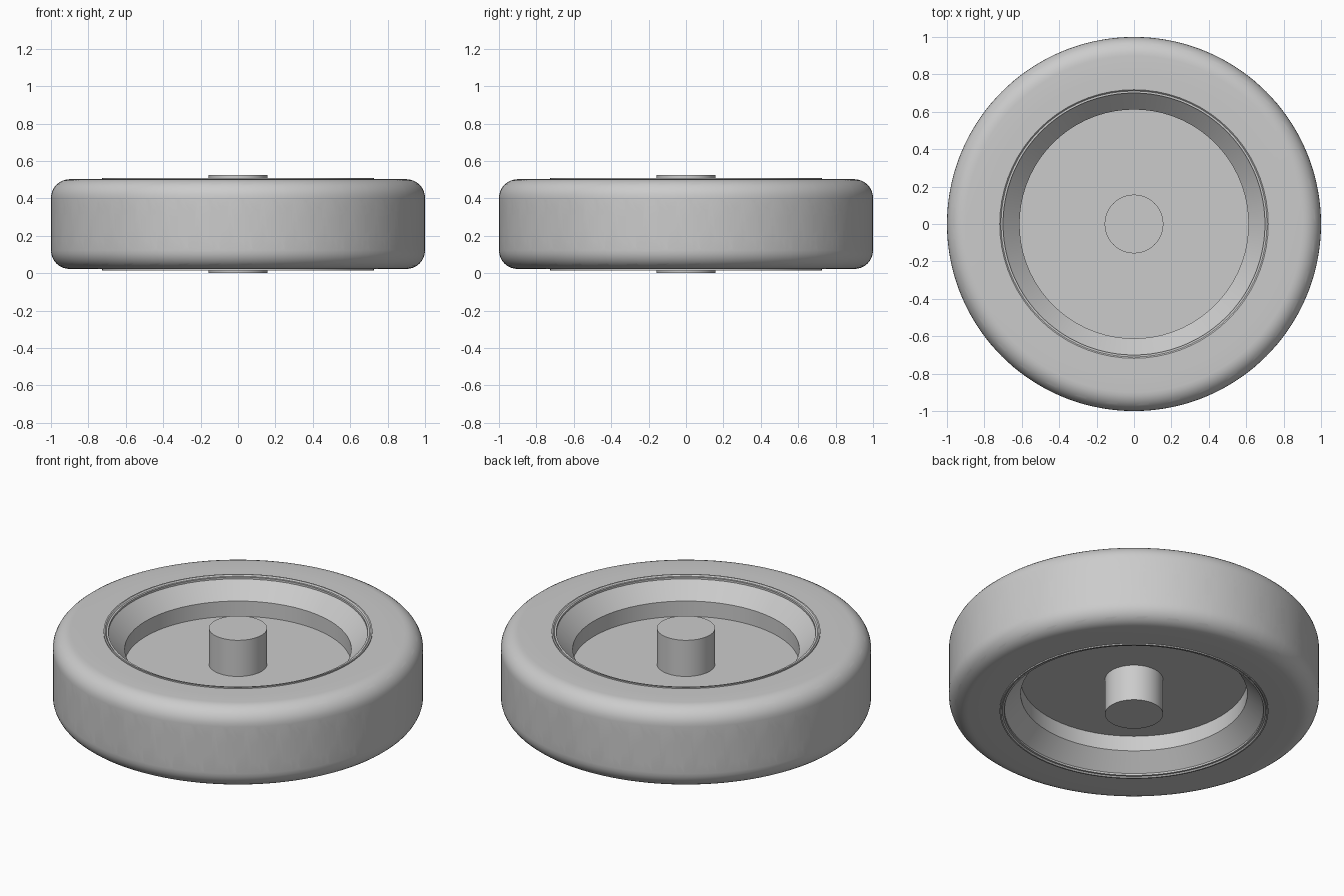
import bpy
import bmesh
from math import sin, cos, pi, radians

cube = bpy.data.objects.get("Cube")
if cube:
    bpy.data.objects.remove(cube, do_unlink=True)

MID = 0.2625          # height of the wheel's mid plane
TREADS = 36           # grooves in each row

grey = bpy.data.materials.new("plain grey")
grey.use_nodes = True
colour = (0.6, 0.6, 0.6, 1)
grey.diffuse_color = colour
grey.node_tree.nodes["Principled BSDF"].inputs["Base Color"].default_value = colour


def make_object(name, bm):
    bmesh.ops.recalc_face_normals(bm, faces=bm.faces)
    mesh = bpy.data.meshes.new(name)
    bm.to_mesh(mesh)
    bm.free()
    mesh.materials.append(grey)
    obj = bpy.data.objects.new(name, mesh)
    bpy.context.collection.objects.link(obj)
    return obj


def select(obj):
    bpy.ops.object.select_all(action="DESELECT")
    obj.select_set(True)
    bpy.context.view_layer.objects.active = obj


def smooth(obj):
    select(obj)
    bpy.ops.object.shade_smooth_by_angle(angle=radians(30))


def lathe(name, half, steps, closed):
    """Spin a profile of (radius, height above mid plane), mirrored below."""
    points = half + [(r, -h) for r, h in reversed(half)]
    bm = bmesh.new()
    verts = [bm.verts.new((r, 0, MID + h)) for r, h in points]
    edges = [bm.edges.new(pair) for pair in zip(verts, verts[1:])]
    if closed:
        edges.append(bm.edges.new((verts[-1], verts[0])))
    bmesh.ops.spin(bm, geom=verts + edges, cent=(0, 0, 0), axis=(0, 0, 1),
                   angle=2 * pi, steps=steps)
    bmesh.ops.remove_doubles(bm, verts=bm.verts, dist=1e-5)
    return make_object(name, bm)


# Tyre: flat side walls with rounded shoulders
shoulder = [(0.9 + 0.1 * sin(a), 0.14 + 0.1 * cos(a))
            for a in (i * pi / 16 for i in range(9))]
tyre = lathe("tyre", [(0.70, 0.24), (0.8, 0.24)] + shoulder, 144, True)

# Tread grooves: a bar that kinks into a pointed tail (arc, height)
groove = [(-0.025, 0.212), (0.03, 0.215), (0.02, 0.14), (0.02, 0.10),
          (0.065, 0.073), (-0.07, 0.022), (0.02, 0.068), (-0.02, 0.10),
          (-0.03, 0.145)]
bm = bmesh.new()
for i in range(TREADS):
    for side in (1, -1):
        rings = []
        for radius in (0.967, 1.04):
            ring = []
            for u, h in groove:
                a = 0.05 + i * 2 * pi / TREADS + side * u
                ring.append(bm.verts.new((radius * sin(a), -radius * cos(a),
                                          MID + side * h)))
            rings.append(ring)
        inner, outer = rings
        bm.faces.new(inner)
        bm.faces.new(outer[::-1])
        for k in range(len(groove)):
            n = (k + 1) % len(groove)
            bm.faces.new((inner[k], outer[k], outer[n], inner[n]))
bmesh.ops.triangulate(bm, faces=bm.faces)
cutter = make_object("groove_cutter", bm)
cutter.hide_render = True

select(tyre)
cut = tyre.modifiers.new("grooves", "BOOLEAN")
cut.operation = "DIFFERENCE"
cut.solver = "EXACT"
cut.object = cutter
bpy.ops.object.modifier_apply(modifier=cut.name)
bpy.data.objects.remove(cutter, do_unlink=True)
smooth(tyre)

# Rim: centre disc, upright wall, flared cone and thin lip
rim = lathe("rim", [(0, 0.047), (0.612, 0.047), (0.612, 0.138),
                    (0.718, 0.247), (0.726, 0.247)], 72, False)
smooth(rim)

# Axle hub through the disc
hub = lathe("hub", [(0, MID), (0.157, MID)], 48, False)
smooth(hub)
